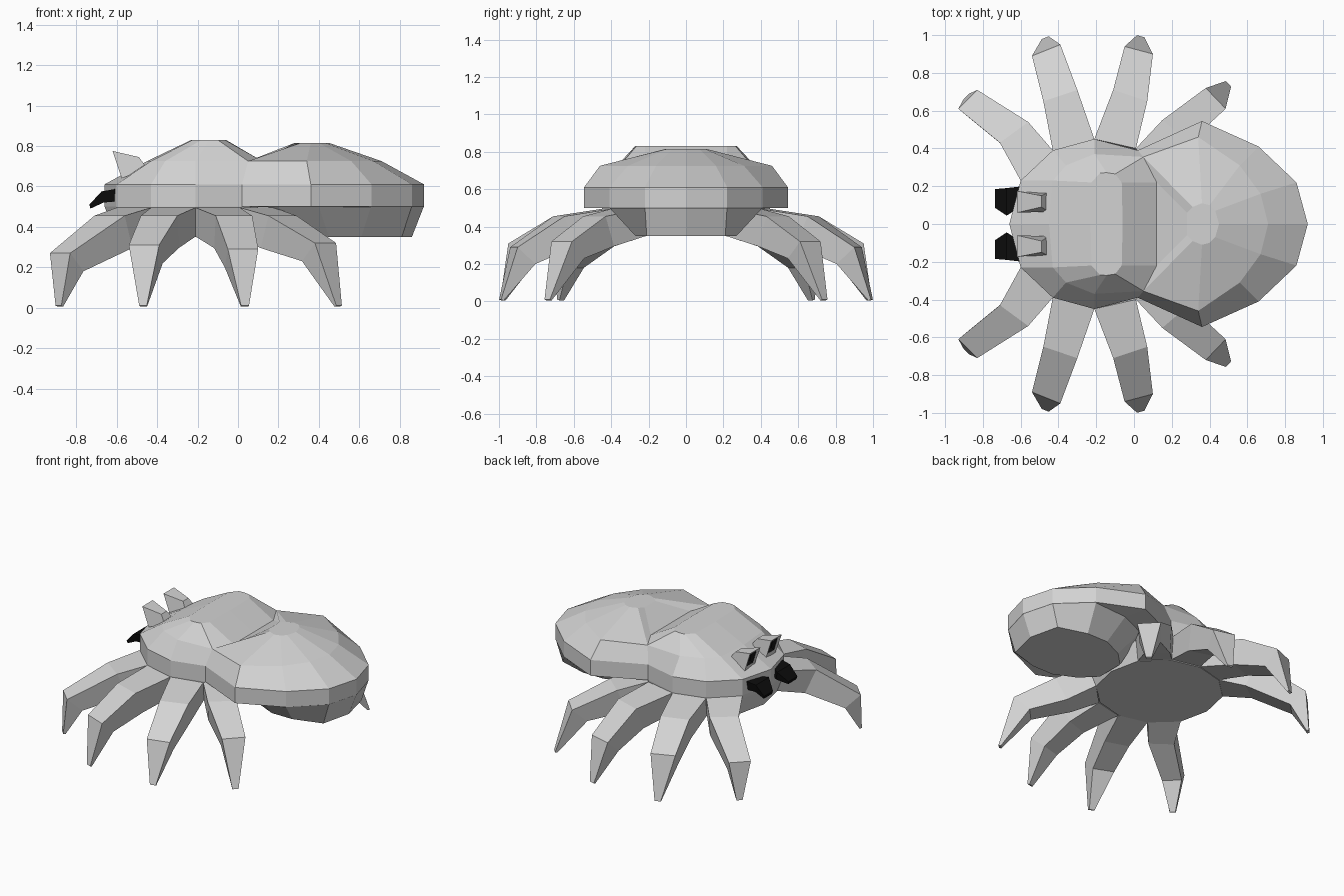
import bpy, bmesh
from mathutils import Vector

if "Cube" in bpy.data.objects:
    bpy.data.objects.remove(bpy.data.objects["Cube"])


def material(name, rgb):
    m = bpy.data.materials.new(name)
    m.diffuse_color = (*rgb, 1)
    m.use_nodes = True
    m.node_tree.nodes["Principled BSDF"].inputs["Base Color"].default_value = m.diffuse_color
    return m


GREY = material("light grey", (0.65, 0.65, 0.65))
BLACK = material("black", (0.004, 0.004, 0.004))


def loft(name, rings, mats):
    """Skin closed rings of equal length and cap both ends."""
    bm = bmesh.new()
    vs = [[bm.verts.new(p) for p in r] for r in rings]
    n = len(vs[0])
    for a, b in zip(vs, vs[1:]):
        for i in range(n):
            j = (i + 1) % n
            bm.faces.new((a[i], a[j], b[j], b[i]))
    bm.faces.new(vs[0])
    bm.faces.new(vs[-1])
    bmesh.ops.recalc_face_normals(bm, faces=bm.faces)
    me = bpy.data.meshes.new(name)
    bm.to_mesh(me)
    bm.free()
    for m in mats:
        me.materials.append(m)
    ob = bpy.data.objects.new(name, me)
    bpy.context.collection.objects.link(ob)
    return ob


def ring(half, z):
    """Mirror a half outline across y = 0 at height z."""
    full = half + [(x, -y) for x, y in half[-2:0:-1]]
    return [(x, y, z) for x, y in full]


def inset(p, k=.9):
    """Pull a point towards the middle of the head."""
    return (-.21 + (p[0] + .21) * k, p[1] * k)


# Head shell: flat belly, upright rim, sloped back, long flat ridge
hip = [(-.65, 0), (-.6, .23), (-.43, .39), (-.21, .445), (.01, .39), (.18, .23), (.23, 0)]
head_rim = [(-.66, 0), (-.6, .23), (-.43, .39), (-.21, .45), (.02, .39), (.08, .2), (.08, 0)]
head_mid = [(-.45, 0), (-.43, .23), (-.36, .31), (-.21, .37), (.05, .355), (.12, .22), (.12, 0)]
head_top = [(-.23, 0), (-.225, .22), (-.18, .27), (-.145, .272), (-.1, .265), (-.065, .22), (-.06, 0)]
loft("head", [ring([inset(p) for p in hip], .35), ring(hip, .475), ring(head_rim, .5),
              ring(head_rim, .61), ring(head_mid, .725), ring(head_top, .83)], [GREY])

# Abdomen: low rear belly, flat shelf, upright rim, domed back
ab_low = [(.86, 0), (.81, .21), (.61, .27), (.45, .27), (.3, .2), (.2, .1), (.2, 0)]
ab_shelf = [(.918, 0), (.858, .219), (.657, .407), (.4, .39), (.2, .3), (.15, .2), (.15, 0)]
ab_rim = [(.92, 0), (.86, .22), (.66, .41), (.36, .545), (.02, .39), (0, .2), (0, 0)]
ab_mid = [(.71, 0), (.67, .16), (.56, .31), (.34, .46), (.05, .355), (.12, .22), (.12, 0)]
ab_top = [(.45, 0), (.43, .07), (.4, .1), (.36, .11), (.31, .09), (.28, .06), (.28, 0)]
loft("abdomen", [ring(ab_low, .35), ring(ab_shelf, .498), ring(ab_rim, .5), ring(ab_rim, .61),
                 ring(ab_mid, .725), ring(ab_top, .815)], [GREY])


def section(a, b, z, back, drop):
    """Leg cross-section: top edge a-b, lower edge set back and down."""
    a, b = Vector((*a, z)), Vector((*b, z))
    mid = (a + b) / 2
    inward = Vector((-.21, 0, 0)) - mid
    inward.z = 0
    shift = inward.normalized() * back - Vector((0, 0, drop))
    return [a, b, mid + (b - mid) * .88 + shift, mid + (a - mid) * .88 + shift]


# Legs: top edge pairs at hip, shin and knee, then the tip and the knee height
legs = {
    "front_leg": ((-.6, .23), (-.43, .39), (-.71, .43), (-.56, .54),
                  (-.93, .61), (-.83, .71), (-.888, .675), .27),
    "front_middle_leg": ((-.43, .39), (-.21, .45), (-.48, .65), (-.3, .71),
                         (-.54, .89), (-.39, .95), (-.47, .986), .31),
    "rear_middle_leg": ((-.21, .45), (.01, .4), (-.11, .71), (.07, .65),
                        (-.05, .94), (.1, .9), (.035, .994), .29),
    "rear_leg": ((.01, .4), (.18, .23), (.15, .55), (.29, .43),
                 (.38, .72), (.485, .61), (.5, .742), .32),
}
for name, (h1, h2, s1, s2, k1, k2, tip, kz) in legs.items():
    edge = (Vector(k2) - Vector(k1)).normalized() * .02
    t1, t2 = Vector(tip) - edge, Vector(tip) + edge
    hips = [(*h1, .495), (*h2, .495), (*inset(h2), .352), (*inset(h1), .352)]
    rings = [hips, section(s1, s2, .455, .07, .16),
             section(k1, k2, kz, .1, .09), section(t1, t2, .01, .015, .005)]
    for side, s in (("left", 1), ("right", -1)):
        loft(f"{name}_{side}", [[(p[0], p[1] * s, p[2]) for p in r] for r in rings], [GREY])


def quad(x1, z1, x2, z2, y1, y2, y3, y4, s):
    """Upper edge at x1,z1 from y1 to y2; lower edge at x2,z2 from y3 to y4."""
    return [(x1, y1 * s, z1), (x1, y2 * s, z1), (x2, y4 * s, z2), (x2, y3 * s, z2)]


for side, s in (("left", 1), ("right", -1)):
    # Eye stalk flaring forward, with a dark recessed pane
    eye = loft(f"eye_{side}", [
        quad(-.49, .745, -.45, .69, .09, .15, .065, .17, s),
        quad(-.62, .775, -.575, .64, .06, .175, .065, .17, s),
        quad(-.605, .755, -.578, .668, .085, .15, .085, .15, s),
        quad(-.575, .75, -.56, .68, .09, .145, .09, .145, s)], [GREY, BLACK])
    for f in eye.data.polygons:
        f.material_index = 1 if all(v >= 8 for v in f.vertices) else 0
    # Fang curving down from the face
    loft(f"fang_{side}", [
        quad(-.59, .59, -.59, .527, .1, .2, .1, .19, s),
        quad(-.675, .575, -.665, .52, .045, .19, .05, .18, s),
        quad(-.735, .51, -.73, .49, .085, .185, .09, .18, s)], [BLACK])
